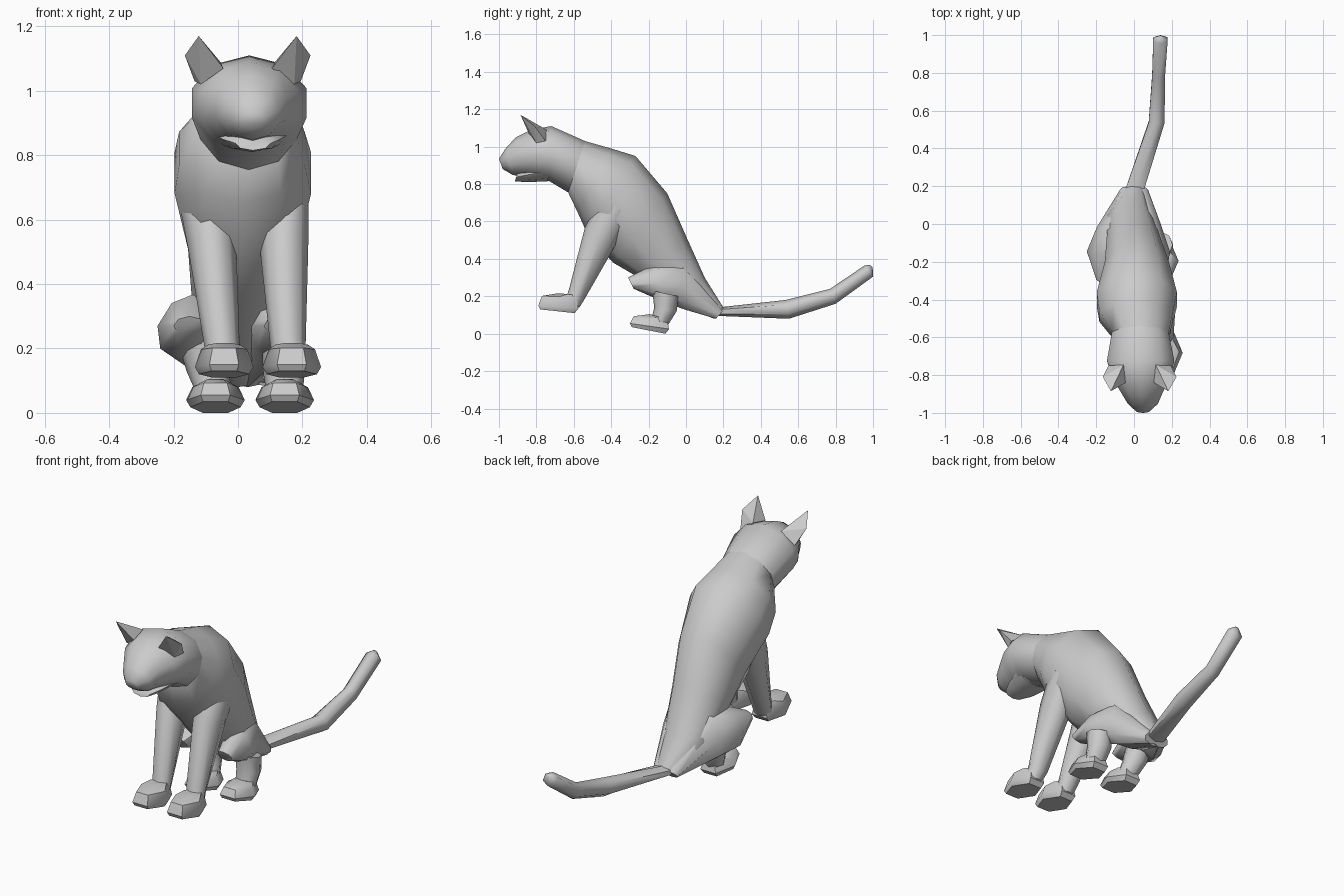
import bpy, bmesh, math
from mathutils import Vector


def finish(name, bm, angle):
    bmesh.ops.recalc_face_normals(bm, faces=bm.faces)
    me = bpy.data.meshes.new(name)
    bm.to_mesh(me)
    bm.free()
    ob = bpy.data.objects.new(name, me)
    bpy.context.collection.objects.link(ob)
    bpy.ops.object.select_all(action='DESELECT')
    bpy.context.view_layer.objects.active = ob
    ob.select_set(True)
    bpy.ops.object.shade_smooth_by_angle(angle=math.radians(angle))
    return ob


# Each ring: (centre x, half width, (y, z) of one edge, (y, z) of opposite edge, optional sideways lean)
def loft(name, rings, n=8, angle=62, phase=0.0):
    bm = bmesh.new()
    loops = []
    angles = [2 * math.pi * (i + phase) / n for i in range(n)]
    sx = max(math.sin(t) for t in angles)
    cy = max(math.cos(t) for t in angles)
    for cx, rx, a, b, *lean in rings:
        lean = lean[0] if lean else 0
        a, b = Vector((cx + lean, *a)), Vector((cx - lean, *b))
        mid, half = (a + b) / 2, (a - b) / 2
        loops.append([bm.verts.new(mid + half * math.cos(t) / cy
                                   + Vector((rx * math.sin(t) / sx, 0, 0))) for t in angles])
    for lo, hi in zip(loops, loops[1:]):
        for i in range(n):
            j = (i + 1) % n
            bm.faces.new((lo[i], lo[j], hi[j], hi[i]))
    bm.faces.new(loops[0])
    bm.faces.new(loops[-1])
    return finish(name, bm, angle)


# Torso from neck to tail root
loft("torso", [
    (0.033, 0.150, (-0.54, 1.03), (-0.63, 0.755)),
    (0.012, 0.195, (-0.40, 0.99), (-0.58, 0.65)),
    (0.015, 0.212, (-0.27, 0.95), (-0.53, 0.54)),
    (0.015, 0.170, (-0.10, 0.75), (-0.39, 0.38)),
    (0.00, 0.145, (0.01, 0.50), (-0.27, 0.31)),
    (-0.02, 0.120, (0.10, 0.30), (-0.05, 0.16)),
    (0.0, 0.055, (0.20, 0.14), (0.15, 0.08)),
], 10)

# Head with muzzle
loft("head", [
    (0.033, 0.150, (-0.54, 1.03), (-0.63, 0.755)),
    (0.035, 0.178, (-0.72, 1.11), (-0.73, 0.815)),
    (0.037, 0.150, (-0.83, 1.09), (-0.80, 0.825)),
    (0.042, 0.110, (-0.91, 1.05), (-0.86, 0.84)),
    (0.047, 0.080, (-0.965, 0.99), (-0.925, 0.848)),
    (0.047, 0.035, (-1.00, 0.935), (-0.98, 0.88)),
], 10)

# Lower jaw, almost closed
loft("jaw", [
    (0.04, 0.120, (-0.72, 0.92), (-0.74, 0.815)),
    (0.042, 0.090, (-0.84, 0.89), (-0.85, 0.81)),
    (0.047, 0.055, (-0.90, 0.86), (-0.915, 0.815)),
])

# Ears: leaning wedges mirrored about the head centre
for side, label in ((-1, "left"), (1, "right")):
    cx = 0.035 if side < 0 else 0.025
    bm = bmesh.new()
    for dx, y, z in ((0.157, -0.885, 1.17), (0.20, -0.81, 1.11), (0.17, -0.75, 1.03),
                     (0.08, -0.84, 1.07), (0.09, -0.745, 1.09), (0.15, -0.80, 1.02)):
        bm.verts.new((cx + side * dx, y, z))
    bmesh.ops.convex_hull(bm, input=bm.verts)
    finish(label + "_ear", bm, 25)


# Paw: flat sole, blunt sides, top sloping back into the leg
def paw(name, cx, y0, y1, z0, z1, h):
    d = y1 - y0
    loft(name, [
        (cx, 0.078, (y0 + 0.01, z0), (y1 - 0.02, z1)),
        (cx, 0.091, (y0, z0 + 0.02), (y1, z1 + 0.025)),
        (cx, 0.072, (y0 + 0.02, z0 + h), (y1 - 0.01, z1 + h * 1.15)),
        (cx, 0.050, (y0 + d * 0.5, z0 + h * 1.2), (y1 - 0.01, z1 + h * 1.35)),
    ], 6, 45, 0.5)


# Front legs: x centres at shoulder, elbow, wrist, paw
for label, xs in (("left", (-0.12, -0.08, -0.05, -0.043)), ("right", (0.152, 0.143, 0.155, 0.167))):
    loft(label + "_front_leg", [
        (xs[0], 0.068, (-0.45, 0.74), (-0.30, 0.62)),
        (xs[1], 0.075, (-0.54, 0.57), (-0.39, 0.45)),
        (xs[2], 0.055, (-0.625, 0.24), (-0.545, 0.18)),
        (xs[3], 0.050, (-0.65, 0.16), (-0.57, 0.14)),
    ])
    paw(label + "_front_paw", xs[3], -0.79, -0.575, 0.13, 0.11, 0.072)

# Hind legs: the pelvis is twisted, so the left thigh sits wider
for label, lean, xs, w in (("left", 0.025, (-0.03, -0.115, -0.16, -0.15, -0.12, -0.07), 0.09),
                           ("right", -0.01, (0.03, 0.075, 0.11, 0.125, 0.14, 0.145), 0.08)):
    loft(label + "_thigh", [
        (xs[0], 0.045, (0.20, 0.125), (0.16, 0.08)),
        (xs[1], w * 0.9, (-0.02, 0.395), (-0.01, 0.13), lean),
        (xs[2], w, (-0.17, 0.37), (-0.12, 0.17), lean),
        (xs[3], w * 0.55, (-0.31, 0.30), (-0.28, 0.24)),
    ], 8, 50)
    loft(label + "_shin", [
        (xs[4], 0.065, (-0.18, 0.23), (-0.04, 0.20)),
        ((xs[4] + xs[5]) / 2, 0.065, (-0.17, 0.14), (-0.05, 0.12)),
        (xs[5], 0.055, (-0.19, 0.06), (-0.10, 0.04)),
    ])
    paw(label + "_hind_paw", xs[5], -0.30, -0.09, 0.035, 0.0, 0.058)

# Tail, curling up at the end
loft("tail", [
    (0.00, 0.050, (0.17, 0.14), (0.17, 0.095)),
    (0.12, 0.042, (0.53, 0.18), (0.55, 0.08)),
    (0.13, 0.034, (0.77, 0.24), (0.80, 0.16)),
    (0.14, 0.038, (0.955, 0.365), (1.00, 0.305)),
    (0.14, 0.008, (0.985, 0.368), (0.998, 0.355)),
], 6)
